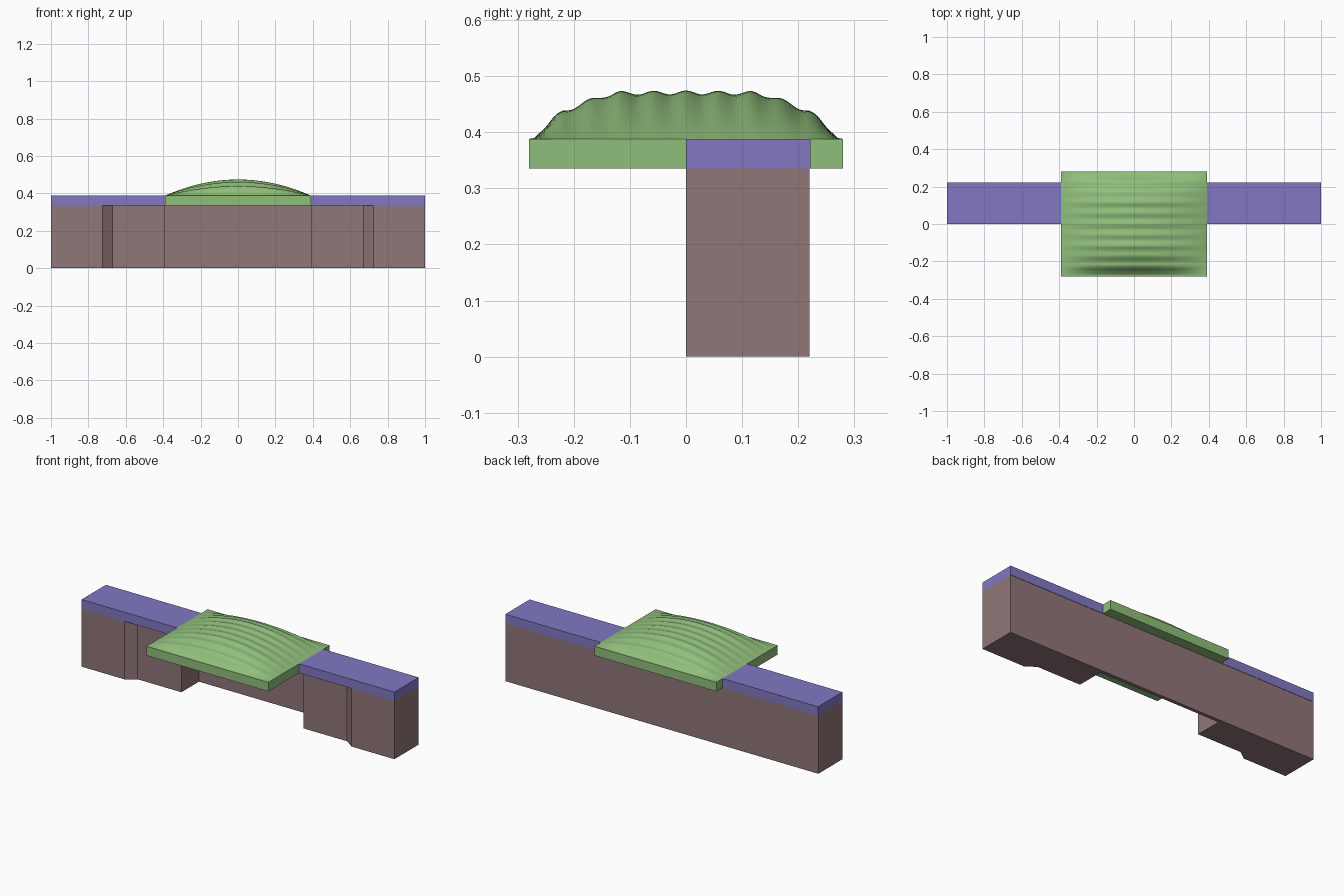
import bpy, bmesh, math

if "Cube" in bpy.data.objects:
    bpy.data.objects.remove(bpy.data.objects["Cube"])

Z_BASE, Z_TOP = 0.335, 0.388
PAD_X, PAD_Y = 0.39, 0.28


def material(name, rgb):
    m = bpy.data.materials.new(name)
    m.diffuse_color = (*rgb, 1)
    m.use_nodes = True
    m.node_tree.nodes["Principled BSDF"].inputs["Base Color"].default_value = m.diffuse_color
    return m


def finish(name, bm, mat):
    bmesh.ops.recalc_face_normals(bm, faces=bm.faces[:])
    me = bpy.data.meshes.new(name)
    bm.to_mesh(me)
    bm.free()
    me.materials.append(mat)
    ob = bpy.data.objects.new(name, me)
    bpy.context.collection.objects.link(ob)
    return ob


def prism(name, outline, z0, z1, mat):
    bm = bmesh.new()
    face = bm.faces.new([bm.verts.new((x, y, z0)) for x, y in outline])
    ext = bmesh.ops.extrude_face_region(bm, geom=[face], use_keep_orig=True)
    top = [v for v in ext["geom"] if isinstance(v, bmesh.types.BMVert)]
    bmesh.ops.translate(bm, verts=top, vec=(0, 0, z1 - z0))
    return finish(name, bm, mat)


brown = material("base_brown", (0.28, 0.18, 0.19))
purple = material("top_purple", (0.22, 0.19, 0.55))
green = material("pad_green", (0.28, 0.52, 0.2))

# Base body: stepped front with a deep central recess
half = [(0.39, 0.2), (0.39, 0.04), (0.67, 0.04), (0.725, 0.0), (1.0, 0.0), (1.0, 0.22)]
outline = half + [(-x, y) for x, y in reversed(half)]
prism("base_body", outline, 0, Z_BASE, brown)

# Side tops
for label, s in (("left", -1), ("right", 1)):
    prism(label + "_top",
          [(s * PAD_X, 0), (s, 0), (s, 0.222), (s * PAD_X, 0.222)],
          Z_BASE, Z_TOP, purple)

# Ribbed cushion: crowned across x, rippled along y, on a flat slab
ENVELOPE = [(0, 0.083), (0.12, 0.082), (0.147, 0.077), (0.173, 0.068),
            (0.2, 0.057), (0.22, 0.049), (0.237, 0.036), (0.27, 0.002), (0.28, 0)]


def height(y):
    y = abs(y)
    if y >= PAD_Y - 1e-6:
        return 0.0
    for (a, ha), (b, hb) in zip(ENVELOPE, ENVELOPE[1:]):
        if y <= b:
            h = ha + (hb - ha) * (y - a) / (b - a)
            break
    fade = min(1, max(0, (0.265 - y) / 0.03))
    return h + 0.0034 * fade * math.cos(2 * math.pi * y / 0.0575)


NX, NY = 32, 112
bm = bmesh.new()
grid = []
for j in range(NY + 1):
    y = PAD_Y * (2 * j / NY - 1)
    row = []
    for i in range(NX + 1):
        t = 2 * i / NX - 1
        row.append(bm.verts.new((PAD_X * t, y, Z_TOP + height(y) * (1 - t * t))))
    grid.append(row)
for a, b in zip(grid, grid[1:]):
    for i in range(NX):
        bm.faces.new((a[i], a[i + 1], b[i + 1], b[i]))
rim = [e for e in bm.edges if e.is_boundary]
ext = bmesh.ops.extrude_edge_only(bm, edges=rim)
low = [g for g in ext["geom"] if isinstance(g, bmesh.types.BMVert)]
for v in low:
    v.co.z = Z_BASE
bmesh.ops.holes_fill(bm, edges=[e for e in bm.edges if e.is_boundary], sides=0)
pad = finish("ribbed_cushion", bm, green)
bpy.context.view_layer.objects.active = pad
pad.select_set(True)
bpy.ops.object.shade_smooth_by_angle(angle=math.radians(40))
